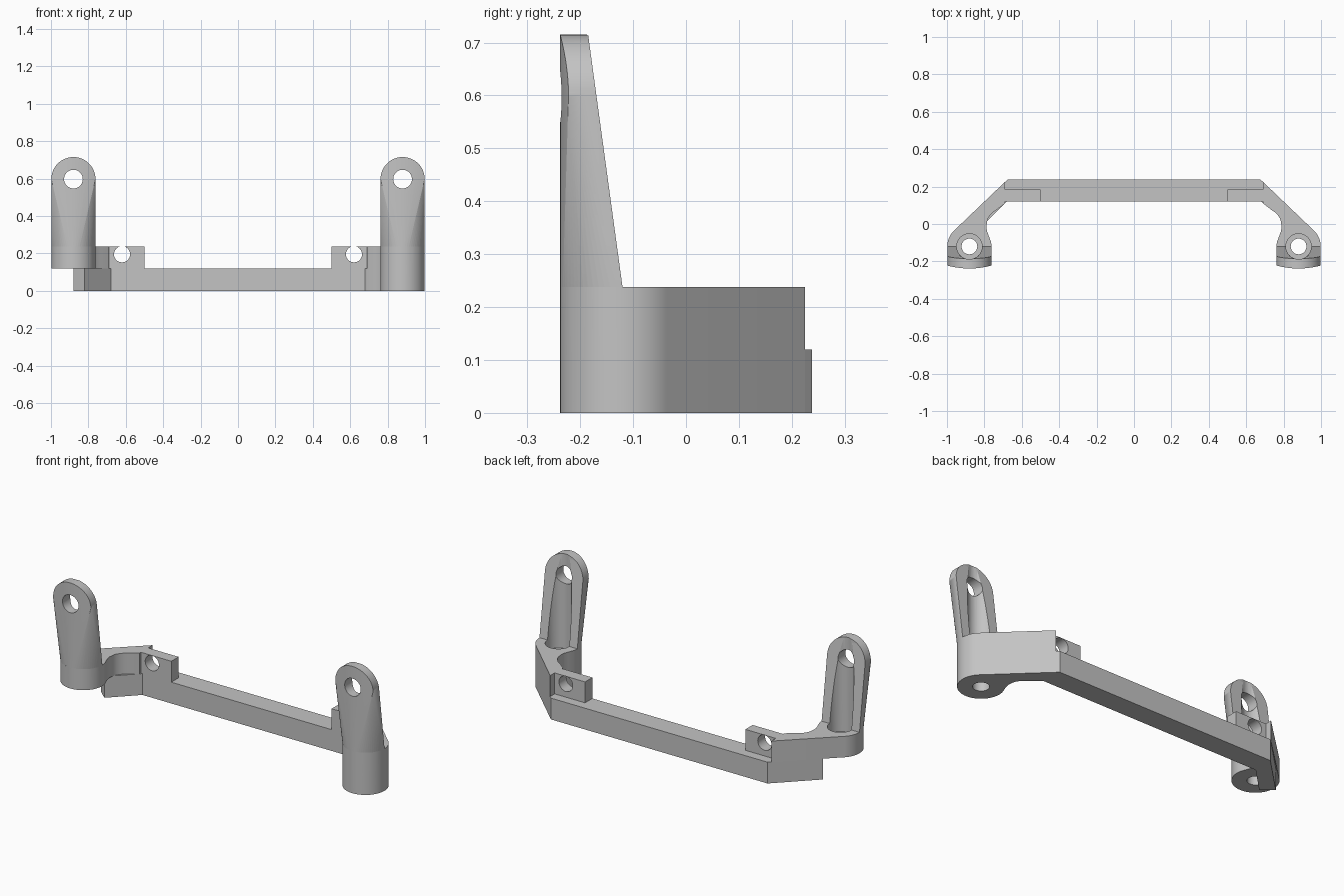
import bpy, bmesh, math
from mathutils import Vector

cube = bpy.data.objects.get("Cube")
if cube:
    bpy.data.objects.remove(cube, do_unlink=True)

GREY = (0.55, 0.55, 0.55, 1)
mat = bpy.data.materials.new("plain grey")
mat.use_nodes = True
mat.diffuse_color = GREY
mat.node_tree.nodes["Principled BSDF"].inputs["Base Color"].default_value = GREY

R = 0.118            # post radius
PX, PY = 0.88, -0.12  # post centre
DECK, HALF = 0.238, 0.12
EYE, TOP = 0.597, 0.715


def finish(bm, name):
    bmesh.ops.recalc_face_normals(bm, faces=bm.faces)
    me = bpy.data.meshes.new(name)
    bm.to_mesh(me)
    bm.free()
    ob = bpy.data.objects.new(name, me)
    bpy.context.collection.objects.link(ob)
    me.materials.append(mat)
    return ob


def prism(name, outline, z0, z1):
    bm = bmesh.new()
    face = bm.faces.new([bm.verts.new((x, y, z0)) for x, y in outline])
    top = bmesh.ops.extrude_face_region(bm, geom=[face])["geom"]
    bmesh.ops.translate(bm, vec=(0, 0, z1 - z0),
                        verts=[v for v in top if isinstance(v, bmesh.types.BMVert)])
    return finish(bm, name)


def cylinder(name, centre, radius, depth, along_y=False):
    bm = bmesh.new()
    bmesh.ops.create_cone(bm, cap_ends=True, segments=48, radius1=radius,
                          radius2=radius, depth=depth)
    ob = finish(bm, name)
    ob.location = centre
    if along_y:
        ob.rotation_euler.x = math.pi / 2
    return ob


def combine(ob, tool, operation):
    bpy.context.view_layer.update()
    mod = ob.modifiers.new("bool", 'BOOLEAN')
    mod.operation, mod.object, mod.solver = operation, tool, 'EXACT'
    bpy.context.view_layer.objects.active = ob
    bpy.ops.object.modifier_apply(modifier=mod.name)
    bpy.data.objects.remove(tool, do_unlink=True)


def smooth(ob):
    bpy.ops.object.select_all(action='DESELECT')
    ob.select_set(True)
    bpy.context.view_layer.objects.active = ob
    bpy.ops.object.shade_smooth_by_angle(angle=math.radians(25))


def arc(a0, a1, n):
    for i in range(n + 1):
        a = math.radians(a0 + (a1 - a0) * i / n)
        yield math.cos(a), math.sin(a)


def upright(side):
    # Round foot blended into a thin eye with a gently bowed front
    pts = [(R * c, PY + R * s, DECK) for c, s in arc(180, 360, 32)]
    for c, s in arc(0, 180, 32):
        z = EYE + R * s
        back = PY - 0.065 * (z - DECK) / (TOP - DECK)
        pts += [(R * c, back, z), (R * c, PY - R + 0.016 * c * c, z)]
    # Fill the bowed front between the two sides of the eye
    for c, s in arc(0, 180, 32):
        pts.append((R * c, PY - R + 0.016 * c * c, EYE))
    bm = bmesh.new()
    for x, y, z in pts:
        bm.verts.new((side * PX + x, y, z))
    hull = bmesh.ops.convex_hull(bm, input=bm.verts)
    loose = {g for g in hull["geom_interior"] if isinstance(g, bmesh.types.BMVert)}
    bmesh.ops.delete(bm, geom=list(loose), context='VERTS')
    return finish(bm, "upright")


# Crossbar, with the short lower stub of the right arm
bar = prism("crossbar", [(0.69, 0.225), (0.675, 0.238), (-0.675, 0.238),
                         (-0.88, 0.035), (-0.82, -0.02), (-0.68, 0.12),
                         (0.68, 0.12), (0.69, 0.11)], 0, HALF)

# Angled arm with round foot, upright, eye hole and screw channel on each side
for side, label, base in ((1, "left", 0), (-1, "right", HALF)):
    outline = [(0.69, 0.11), (0.69, 0.225)]
    outline += [(PX + R * c, PY + R * s) for c, s in arc(45, -192, 56)]
    # Concave bite on the inside of the arm
    outline += [(0.778, -0.06), (0.786, -0.038), (0.789, -0.016), (0.786, 0.012),
                (0.78, 0.03), (0.768, 0.048), (0.752, 0.064), (0.735, 0.075)]
    arm = prism(label + "_arm", [(side * x, y) for x, y in outline], base, DECK)
    combine(arm, upright(side), 'UNION')
    x = side * PX
    combine(arm, cylinder("channel", (x, PY, 0.68), 0.068, 1), 'DIFFERENCE')
    combine(arm, cylinder("screw_hole", (x, PY, 0.1), 0.042, 0.5), 'DIFFERENCE')
    combine(arm, cylinder("eye_hole", (x, PY, EYE), 0.05, 0.6, True), 'DIFFERENCE')
    smooth(arm)

    # Drilled tab standing on the crossbar
    tab = prism(label + "_tab", [(side * x, y) for x, y in
                                 ((0.5, 0.12), (0.69, 0.12), (0.69, 0.185), (0.5, 0.185))],
                HALF, DECK)
    combine(tab, cylinder("tab_hole", (side * 0.62, 0.15, 0.195), 0.043, 0.3, True),
            'DIFFERENCE')
    smooth(tab)
